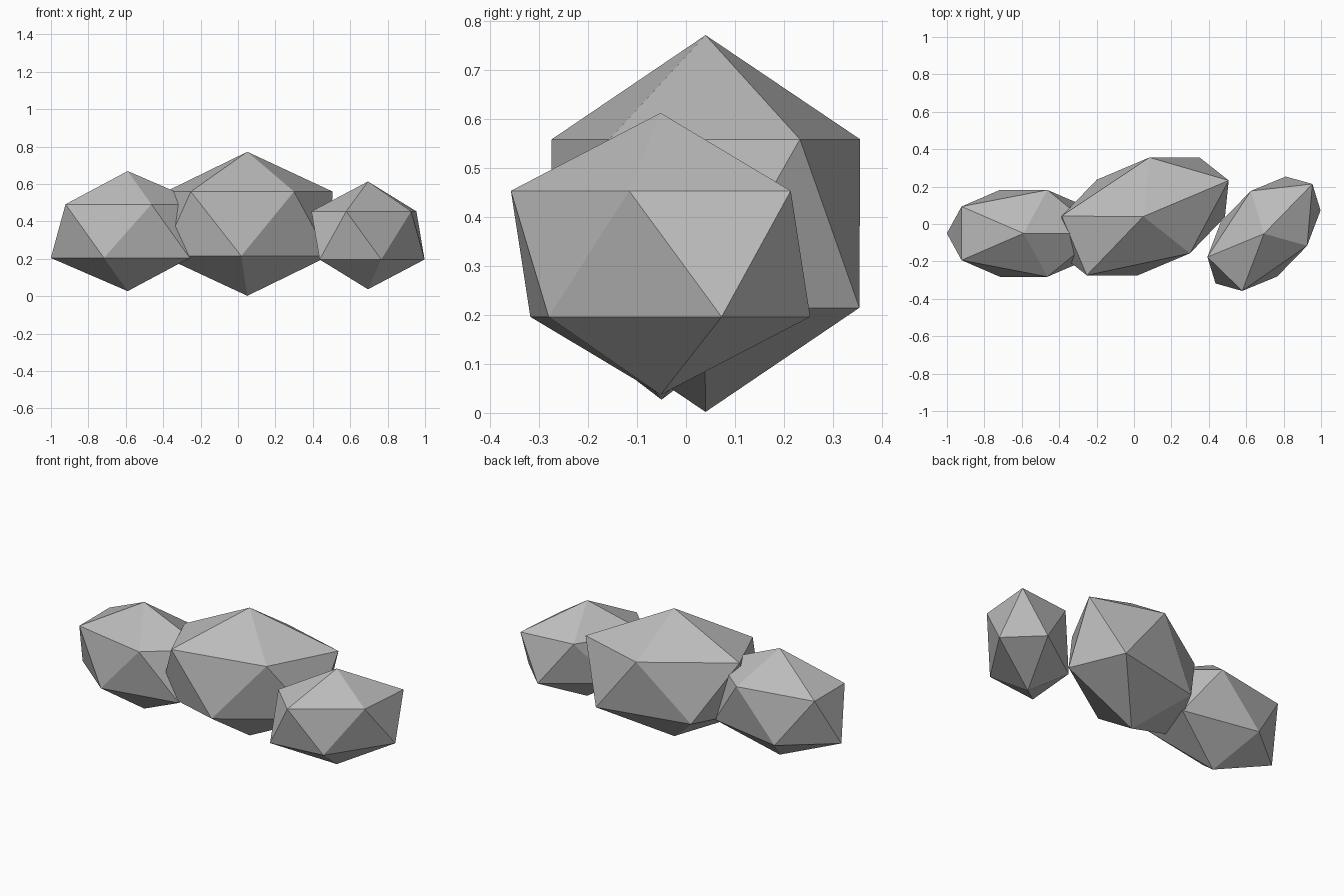
import bpy
from math import radians

if "Cube" in bpy.data.objects:
    bpy.data.objects.remove(bpy.data.objects["Cube"], do_unlink=True)

# Stone colour
stone = bpy.data.materials.new("grey_stone")
stone.use_nodes = True
colour = (0.5, 0.5, 0.5, 1)
stone.diffuse_color = colour
stone.node_tree.nodes["Principled BSDF"].inputs["Base Color"].default_value = colour


def add_rock(name, centre, radii, turn):
    """Faceted boulder: a stretched icosahedron turned about z."""
    bpy.ops.mesh.primitive_ico_sphere_add(subdivisions=1, radius=1, location=centre,
                                          rotation=(0, 0, radians(turn)))
    rock = bpy.context.object
    rock.name = name
    rock.scale = radii
    rock.data.materials.append(stone)
    bpy.ops.object.shade_flat()


# Row of three boulders
add_rock("right_rock", (-0.59, -0.05, 0.348), (0.459, 0.273, 0.321), 0)
add_rock("middle_rock", (0.05, 0.04, 0.387), (0.554, 0.327, 0.385), 22.9)
add_rock("left_rock", (0.695, -0.052, 0.325), (0.415, 0.247, 0.288), 45.8)
